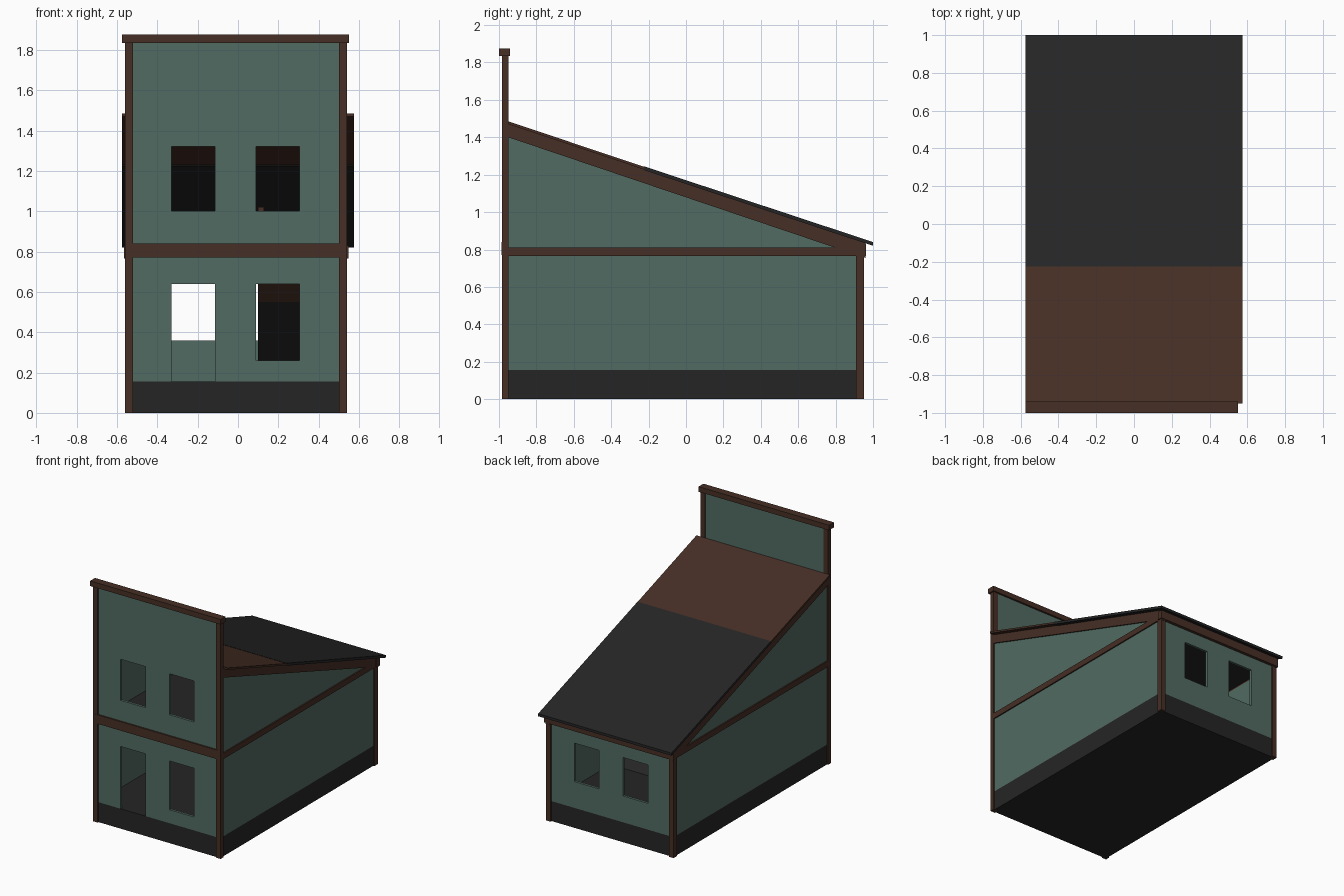
import bpy, bmesh

cube = bpy.data.objects.get("Cube")
if cube:
    bpy.data.objects.remove(cube, do_unlink=True)


def material(name, rgb):
    m = bpy.data.materials.new(name)
    m.use_nodes = True
    m.diffuse_color = (*rgb, 1)
    for n in m.node_tree.nodes:
        if n.type == 'BSDF_PRINCIPLED':
            n.inputs["Base Color"].default_value = (*rgb, 1)
    return m


GREEN = material("sage green siding", (0.084, 0.145, 0.125))
BROWN = material("dark brown timber", (0.061, 0.028, 0.0185))
DARK = material("charcoal", (0.0185, 0.0185, 0.0185))


def finish(name, bm, mat):
    bmesh.ops.recalc_face_normals(bm, faces=bm.faces)
    me = bpy.data.meshes.new(name)
    bm.to_mesh(me)
    bm.free()
    me.materials.append(mat)
    ob = bpy.data.objects.new(name, me)
    bpy.context.scene.collection.objects.link(ob)
    return ob


def prism(name, x0, x1, profile, mat):
    """Extrude a (y, z) profile along x."""
    bm = bmesh.new()
    face = bm.faces.new([bm.verts.new((x0, y, z)) for y, z in profile])
    new = bmesh.ops.extrude_face_region(bm, geom=[face])["geom"]
    verts = [v for v in new if isinstance(v, bmesh.types.BMVert)]
    bmesh.ops.translate(bm, verts=verts, vec=(x1 - x0, 0, 0))
    return finish(name, bm, mat)


def box(name, x0, x1, y0, y1, z0, z1, mat):
    return prism(name, x0, x1, [(y0, z0), (y1, z0), (y1, z1), (y0, z1)], mat)


def slab(name, x0, x1, start, end, thick, mat):
    """Sloping board given by its top line and vertical thickness."""
    (ya, za), (yb, zb) = start, end
    return prism(name, x0, x1, [(ya, za - thick), (yb, zb - thick), end, start], mat)


def wall(name, y0, y1, z0, z1, holes):
    """Wall across x with rectangular openings (x0, x1, z0, z1)."""
    xs = sorted({LEFT, RIGHT, *[x for h in holes for x in h[:2]]})
    zs = sorted({z0, z1, *[z for h in holes for z in h[2:]]})
    bm = bmesh.new()
    for a, b in zip(xs, xs[1:]):
        for c, d in zip(zs, zs[1:]):
            x, z = (a + b) / 2, (c + d) / 2
            if not any(h[0] < x < h[1] and h[2] < z < h[3] for h in holes):
                bm.faces.new([bm.verts.new(p) for p in
                              ((a, y0, c), (b, y0, c), (b, y0, d), (a, y0, d))])
    bmesh.ops.remove_doubles(bm, verts=bm.verts, dist=0.0001)
    new = bmesh.ops.extrude_face_region(bm, geom=bm.faces[:])["geom"]
    verts = [v for v in new if isinstance(v, bmesh.types.BMVert)]
    bmesh.ops.translate(bm, verts=verts, vec=(0, y1 - y0, 0))
    return finish(name, bm, GREEN)


LEFT, RIGHT = -0.55, 0.53          # outer wall faces
FRONT, BACK = -0.975, 0.94
BASE, T = 0.155, 0.02              # foundation height, wall thickness

# Foundation and upper floor
box("foundation", LEFT, RIGHT, FRONT, BACK, 0, BASE, DARK)
box("upper_floor", LEFT + T, RIGHT - T, FRONT + T, BACK - T, 0.775, 0.795, DARK)

# Front wall with door and windows, back wall with windows
wall("front_wall", FRONT, FRONT + T, BASE, 1.85,
     [(-0.33, -0.115, BASE, 0.64), (0.09, 0.305, 0.26, 0.64),
      (-0.33, -0.115, 1.0, 1.32), (0.09, 0.305, 1.0, 1.32)])
wall("back_wall", BACK - T, BACK, BASE, 0.81,
     [(-0.33, -0.115, 0.36, 0.66), (0.09, 0.305, 0.36, 0.66)])

# Each side: wall, sloping fascia, belt beam and corner posts
side_profile = [(FRONT + T, BASE), (BACK - T, BASE), (BACK - T, 0.81), (FRONT + T, 1.45)]
for side, outer, sign in (("right", LEFT, 1), ("left", RIGHT, -1)):
    edge = outer - sign * 0.01
    prism(side + "_wall", outer, outer + sign * T, side_profile, GREEN)
    slab(side + "_fascia", edge, outer + sign * T, (-0.95, 1.48), (0.96, 0.835), 0.08, BROWN)
    box(side + "_belt_beam", edge, outer + sign * T, -0.95, 0.95, 0.765, 0.81, BROWN)
    box(side + "_front_post", edge, edge + sign * 0.04, -0.985, -0.95, 0, 1.84, BROWN)
    box(side + "_back_post", edge, edge + sign * 0.04, 0.91, 0.953, 0, 0.82, BROWN)

# Cross beams and parapet cap
box("front_belt_beam", -0.56, 0.54, -0.986, -0.95, 0.77, 0.84, BROWN)
box("back_eave_beam", -0.565, 0.548, 0.925, 0.963, 0.765, 0.83, BROWN)
box("parapet_cap", -0.575, 0.55, -1.0, -0.94, 1.835, 1.875, BROWN)

# Roof in two stretches
slab("roof_front", -0.575, 0.575, (-0.95, 1.485), (-0.225, 1.243), 0.015, BROWN)
slab("roof_back", -0.575, 0.575, (-0.225, 1.245), (1.0, 0.84), 0.02, DARK)

# Indoor stair flight rising towards the front, with a landing post
slab("stair_top", 0.1, RIGHT - T, (-0.5, 0.775), (-0.27, 0.57), 0.02, BROWN)
slab("stair_flight", 0.1, RIGHT - T, (-0.27, 0.57), (0.2, BASE), 0.02, DARK)
box("landing_post", 0.1, 0.13, -0.5, -0.47, 0.795, 1.02, BROWN)
